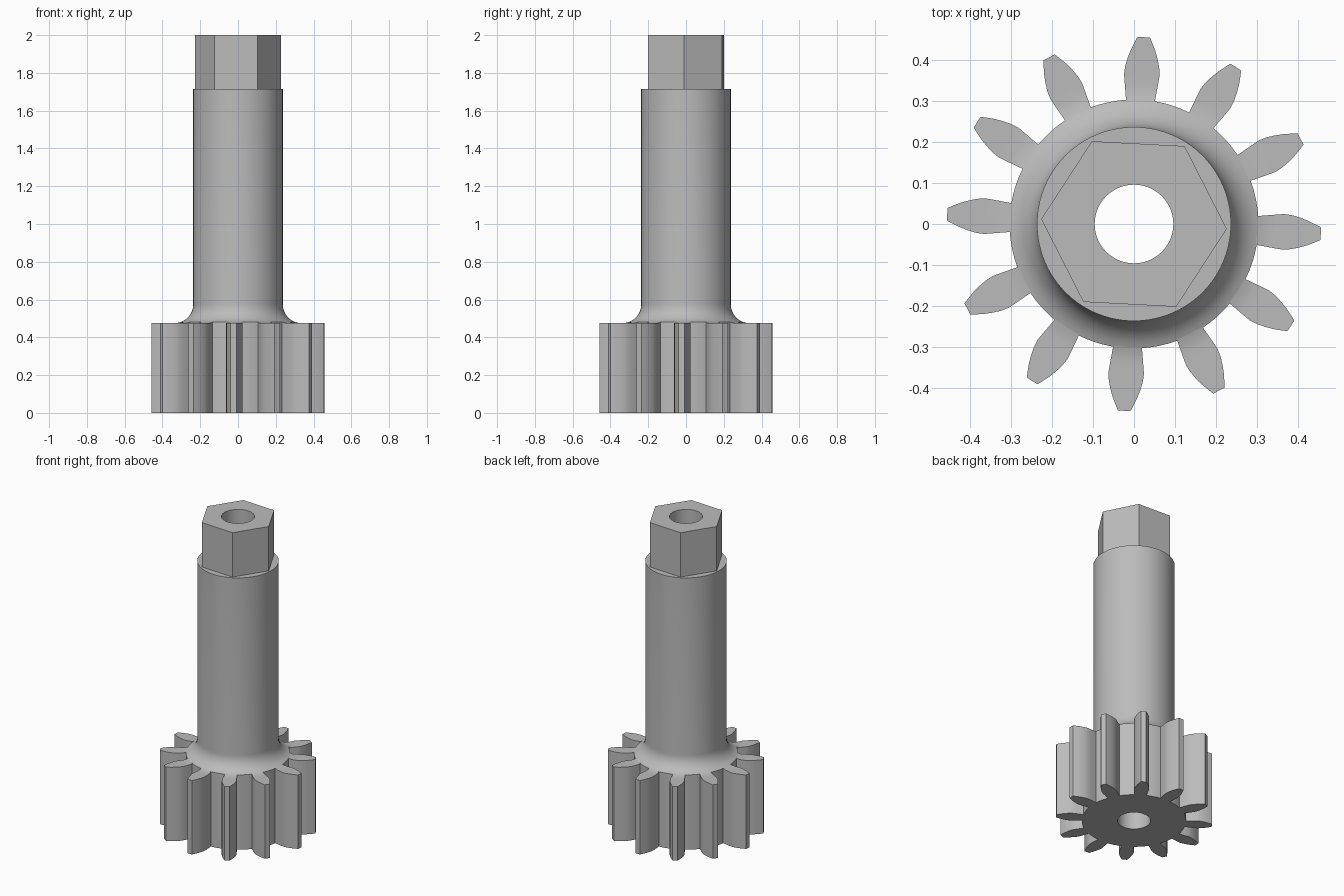
import bpy
import bmesh
from math import cos, sin, pi, radians, sqrt

if "Cube" in bpy.data.objects:
    bpy.data.objects.remove(bpy.data.objects["Cube"])

SEG = 96
TWIST = radians(-3)            # whole part is turned slightly
TEETH = 12
BORE, SHAFT, ROOT, HEX = 0.096, 0.237, 0.304, 0.227
GEAR_TOP, SHAFT_TOP, TOP = 0.475, 1.715, 2.0
FILLET = 0.1

steel = bpy.data.materials.new("plain grey")
steel.use_nodes = True
grey = (0.5, 0.5, 0.5, 1)
steel.diffuse_color = grey
steel.node_tree.nodes["Principled BSDF"].inputs["Base Color"].default_value = grey


def finish(name, bm):
    mesh = bpy.data.meshes.new(name)
    bm.to_mesh(mesh)
    bm.free()
    mesh.materials.append(steel)
    obj = bpy.data.objects.new(name, mesh)
    bpy.context.collection.objects.link(obj)
    bpy.ops.object.select_all(action="DESELECT")
    obj.select_set(True)
    bpy.context.view_layer.objects.active = obj
    bpy.ops.object.shade_smooth_by_angle(angle=radians(25))
    return obj


def hexagon(a):
    return HEX * cos(pi / 6) / cos(a % (pi / 3) - pi / 6)


def lathe(name, profile):
    """Sweep (radius, z) points round z; a radius may be a function of angle."""
    bm = bmesh.new()
    rings = []
    for r, z in profile:
        ring = []
        for i in range(SEG):
            a = 2 * pi * i / SEG
            rad = r(a) if callable(r) else r
            ring.append(bm.verts.new((rad * cos(a + TWIST), rad * sin(a + TWIST), z)))
        rings.append(ring)
    for low, high in zip(rings, rings[1:]):
        for i in range(SEG):
            j = (i + 1) % SEG
            bm.faces.new((low[i], low[j], high[j], high[i]))
    return finish(name, bm)


def fillet_z(r):
    """Height of the concave fillet between gear face and shaft."""
    d = max(SHAFT + FILLET - r, 0)
    return GEAR_TOP + FILLET - sqrt(max(FILLET ** 2 - d ** 2, 0))


# Hub and shaft with the fillet between them
steps = 10
start = math_end = None
fillet = []
for k in range(steps + 1):
    t = k / steps
    r = ROOT + (SHAFT - ROOT) * (1 - (1 - t) ** 2)
    fillet.append((r, fillet_z(r)))
lathe("hub_and_shaft", [(BORE, 0), (ROOT, 0)] + fillet
      + [(SHAFT, SHAFT_TOP), (hexagon, SHAFT_TOP)])

# Hexagonal drive end and the through bore
lathe("hex_head", [(hexagon, SHAFT_TOP), (hexagon, TOP), (BORE, TOP)])
lathe("bore", [(BORE, TOP), (BORE, 0)])

# Gear teeth: (distance from axis, half width) rows from root to tip
tooth_rows = [(0.3, 0.035), (0.318, 0.0375), (0.337, 0.040), (0.365, 0.0435),
              (0.385, 0.0415), (0.405, 0.0365), (0.425, 0.030),
              (0.442, 0.0225), (0.457, 0.0155)]
bm = bmesh.new()
for n in range(TEETH):
    a = TWIST + 2 * pi * n / TEETH
    rows = []
    for r, w in tooth_rows:
        top = fillet_z(r)
        corners = [(-w, 0), (w, 0), (w, top), (-w, top)]
        rows.append([bm.verts.new((r * cos(a) - s * sin(a), r * sin(a) + s * cos(a), z))
                     for s, z in corners])
    for near, far in zip(rows, rows[1:]):
        for i in range(4):
            j = (i + 1) % 4
            bm.faces.new((near[i], far[i], far[j], near[j]))
    bm.faces.new(rows[-1])
bmesh.ops.recalc_face_normals(bm, faces=bm.faces)
finish("gear_teeth", bm)
